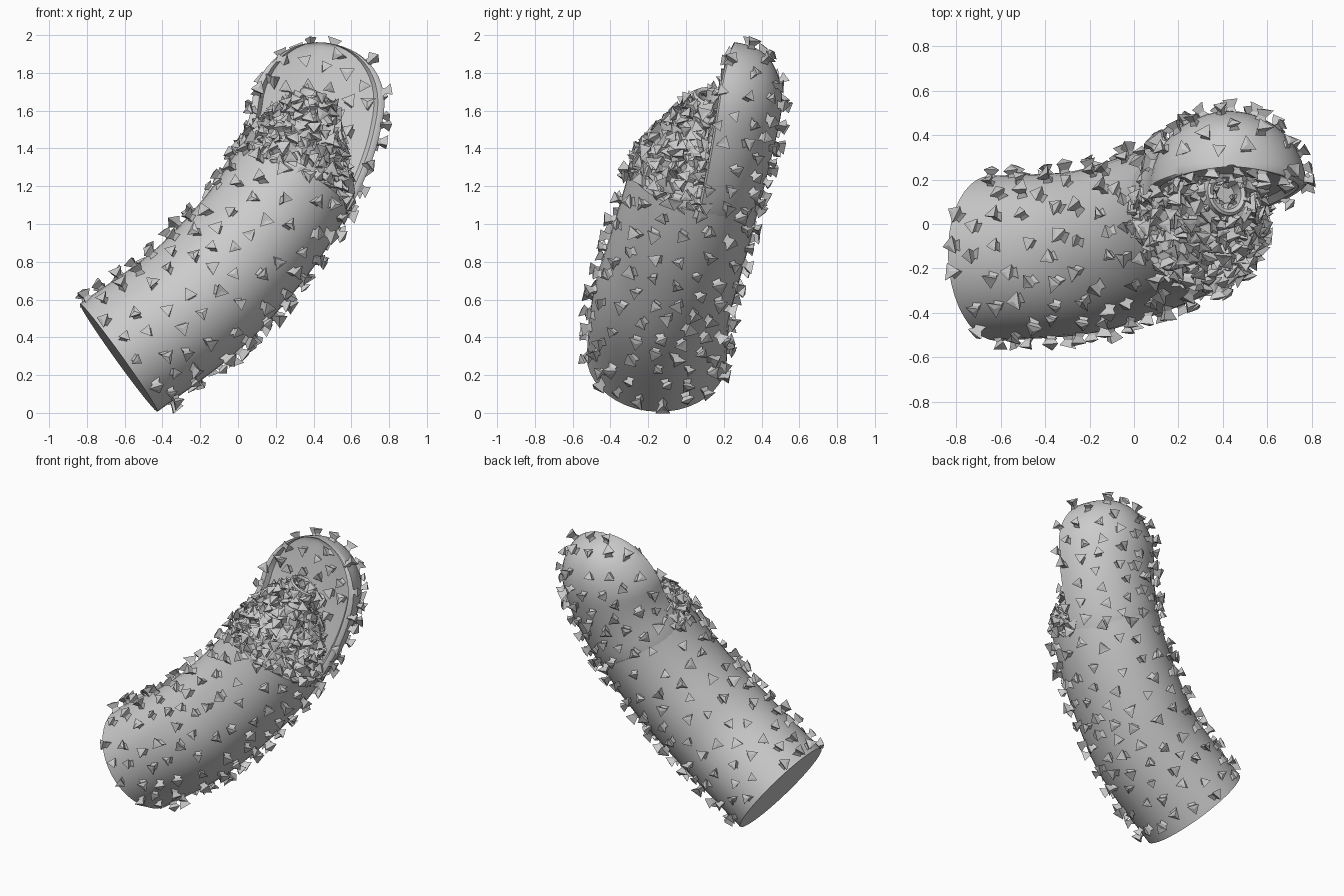
import bpy, bmesh, math, random
from mathutils import Vector, Matrix

if "Cube" in bpy.data.objects:
    bpy.data.objects.remove(bpy.data.objects["Cube"])

random.seed(7)

# Spine of the bent trunk, from the flat cut base to the tip of the hood
SPINE = [Vector(p) for p in [(-.632, -.155, .292), (-.25, -.13, .57), (0, -.06, .82), (.2, .015, 1.08),
                             (.355, .09, 1.37), (.425, .15, 1.63), (.44, .21, 1.97)]]
RU, RV = .352, .372
JOIN = 3.5


def spine(t):
    i = min(int(t), len(SPINE) - 2)
    f = t - i
    b, c = SPINE[i], SPINE[i + 1]
    a = SPINE[i - 1] if i else b * 2 - c + Vector((-.05, 0, -.03))
    d = SPINE[i + 2] if i + 2 < len(SPINE) else c * 2 - b
    return .5 * (2 * b + (c - a) * f + (2 * a - 5 * b + 4 * c - d) * f * f + (3 * b - a - 3 * c + d) * f ** 3)


def frame(t):
    e = .02
    tan = (spine(min(t + e, 6)) - spine(max(t - e, 0))).normalized()
    v = Vector((0, 1, 0))
    v = (v - tan * v.dot(tan)).normalized()
    return spine(t), v.cross(tan), v


def ellipse(c, u, v, ru, rv, n=40):
    return [c + u * ru * math.cos(a) + v * rv * math.sin(a) for a in (2 * math.pi * i / n for i in range(n))]


def loft(name, rings):
    bm = bmesh.new()
    rows = [[bm.verts.new(p) for p in r] for r in rings]
    n = len(rows[0])
    for a, b in zip(rows, rows[1:]):
        for i in range(n):
            bm.faces.new((a[i], a[(i + 1) % n], b[(i + 1) % n], b[i]))
    bm.faces.new(rows[0][::-1])
    bm.faces.new(rows[-1])
    bmesh.ops.recalc_face_normals(bm, faces=bm.faces)
    return finish(name, bm, True)


def finish(name, bm, smooth):
    me = bpy.data.meshes.new(name)
    bm.to_mesh(me)
    bm.free()
    ob = bpy.data.objects.new(name, me)
    bpy.context.collection.objects.link(ob)
    if smooth:
        bpy.ops.object.select_all(action='DESELECT')
        ob.select_set(True)
        bpy.context.view_layer.objects.active = ob
        bpy.ops.object.shade_smooth_by_angle(angle=math.radians(40))
    return ob


def add_spike(bm, p, n, size, tilt):
    # Three-pronged thorn: narrow waist flaring to a ragged triangular head
    n = (n + Vector([random.uniform(-tilt, tilt) for _ in range(3)])).normalized()
    m = Matrix.Translation(p) @ n.to_track_quat('Z', 'Y').to_matrix().to_4x4() @ \
        Matrix.Rotation(random.uniform(0, 6.28), 4, 'Z') @ Matrix.Scale(size * random.uniform(.85, 1.15), 4)
    rows = []
    for r, z, j in ((.032, -.012, 0), (.02, .016, 0), (.042, .046, .012)):
        rows.append([bm.verts.new(m @ Vector((r * math.cos(a), r * math.sin(a), z + random.uniform(-j, j))))
                     for a in (0, 2.094, 4.189)])
    for a, b in zip(rows, rows[1:]):
        for i in range(3):
            j = (i + 1) % 3
            bm.faces.new((a[i], a[j], b[j], b[i]))
    tip = bm.verts.new(m @ Vector((0, 0, .05)))
    for i in range(3):
        bm.faces.new((rows[2][i], rows[2][(i + 1) % 3], tip))


def scatter(name, ob, spacing, size, tilt, keep):
    # Random points over the surface, kept a minimum distance apart
    me = ob.data
    me.calc_loop_triangles()
    tris = [t for t in me.loop_triangles if len(me.polygons[t.polygon_index].vertices) == 4]
    picks = random.choices(tris, [t.area for t in tris], k=6000)
    pts = []
    bm = bmesh.new()
    for t in picks:
        a, b, c = (me.vertices[i].co for i in t.vertices)
        r, s = math.sqrt(random.random()), random.random()
        p = a * (1 - r) + b * r * (1 - s) + c * r * s
        if keep(p, t.normal) and all((p - q).length > spacing for q in pts):
            pts.append(p)
            add_spike(bm, p, t.normal.copy(), size, tilt)
    return finish(name, bm, False)


def hood_plane(p):
    return p.y - (.05 + (p.z - 1.05) * .21)


# Trunk: round tube with a flat cut base, ending in a front rim
rings = []
for k in range(25):
    c, u, v = frame(JOIN * k / 24)
    w = 1 - .04 * k / 24
    rings.append(ellipse(c, u, v, RU * w, RV * w))
c0, u0, v0 = frame(JOIN)
rings.append(ellipse(c0, u0, v0, RU * .86, RV * .86))
trunk = loft("trunk", rings)

# Mound rising out of the trunk, ending in a small hollow stub
top = Vector((.42, .14, 1.67))
rings = []
for h, s in ((-.1, .86), (.08, .88), (.2, .82), (.35, .71), (.5, .6), (.65, .48), (.78, .36),
             (.88, .29), (1, .28), (1.02, .25), (1.0, .2), (.85, .17)):
    rings.append(ellipse(c0.lerp(top, h), u0, v0, RU * s, RV * s, 32))
mound = loft("mound", rings)

# Hood: half-round tongue with a recessed face and a rounded tip
rings = []
N = 24
for k in range(N + 1):
    t = 3.0 + 3.0 * math.sin(math.pi / 2 * k / N)
    c, u, v = frame(t)
    e = max(0, t - 5)
    f = math.sqrt(max(.004, 1 - e * e))
    grow = min(1, .9 + .2 * (t - 3))
    w = (.338 + .008 * (t - 3.5)) * f * grow
    off = .02 + .03 * e ** 3
    d = (RV * .96 - off) * grow * f ** .7
    c = c + v * off
    ring = [c + u * w * math.cos(a) + v * d * math.sin(a) for a in (math.pi * i / 20 for i in range(21))]
    for x, y in ((-.96, -.03), (-.9, -.03), (-.84, .06), (-.5, .12), (0, .15), (.5, .12), (.84, .06), (.9, -.03), (.96, -.03)):
        ring.append(c + u * w * x + v * d * y)
    rings.append(ring)
hood = loft("hood", rings)

# Thorns: sparse on trunk and hood, crowded on the mound
axis = (spine(JOIN + .02) - spine(JOIN - .02)).normalized()
base_axis = (spine(.05) - spine(0)).normalized()


def above_join(p):
    return (p - c0).dot(axis)


scatter("trunk_thorns", trunk, .108, 1, .3,
        lambda p, n: (p - SPINE[0]).dot(base_axis) > .035 and p.z + n.z * .06 > .01 and above_join(p) < -.01)
scatter("hood_thorns", hood, .1, 1, .3,
        lambda p, n: above_join(p) > .02)
scatter("mound_thorns", mound, .037, 1, .8,
        lambda p, n: above_join(p) > .0 and hood_plane(p) < .06 and (p - top).length > .11)
scatter("stub_thorns", mound, .04, .5, .4,
        lambda p, n: .06 < (p - top).length < .13 and n.dot(axis) > -.2)
